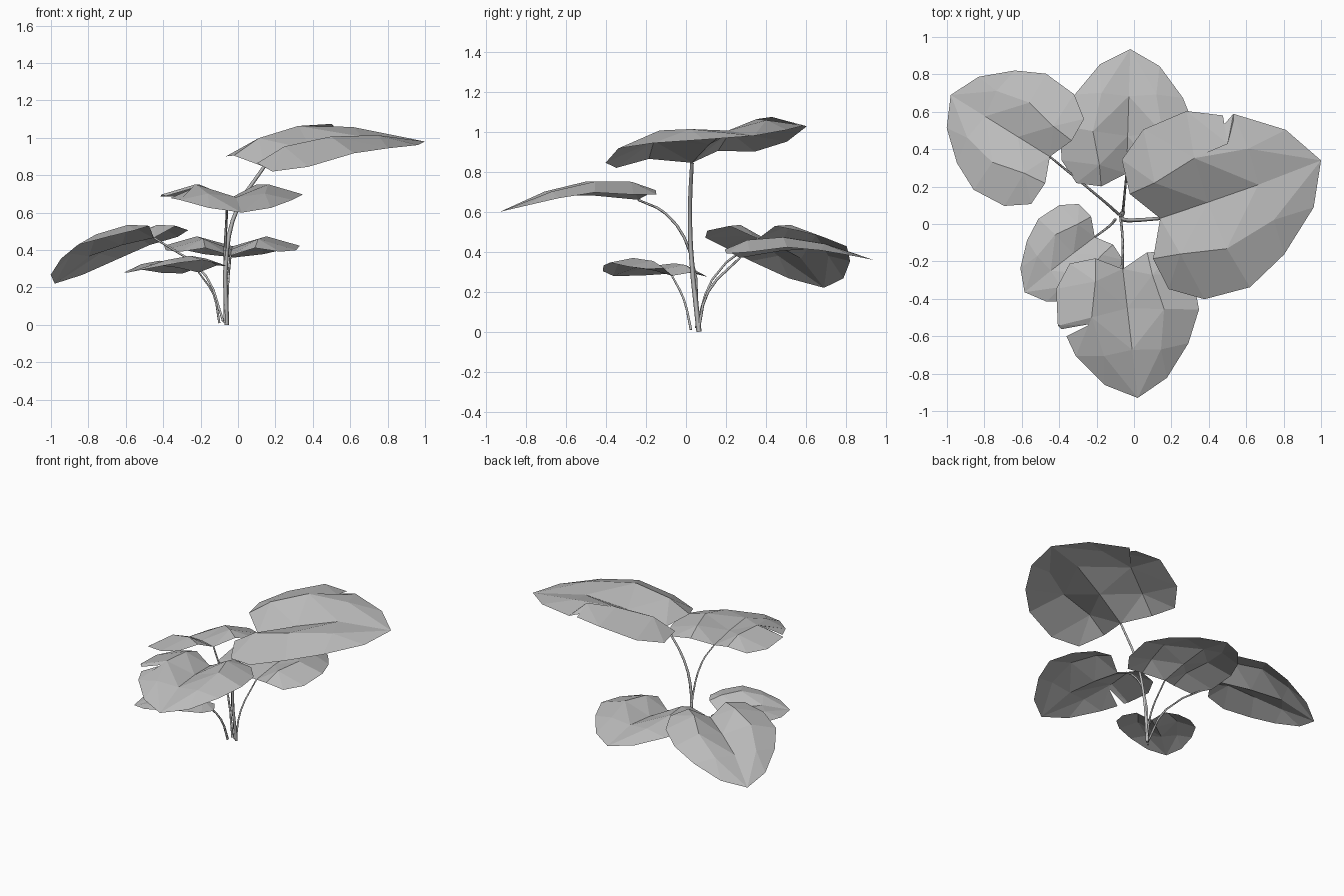
import bpy
import bmesh
from mathutils import Vector

cube = bpy.data.objects.get("Cube")
if cube:
    bpy.data.objects.remove(cube, do_unlink=True)

grey = bpy.data.materials.new("plain_grey")
grey.use_nodes = True
GREY = (0.5, 0.5, 0.5, 1)
grey.diffuse_color = GREY
grey.node_tree.nodes["Principled BSDF"].inputs["Base Color"].default_value = GREY

# Heart-shaped blade per unit of length: along the midrib, sideways, upwards
RIB = {"base": (0, 0, 0), "rib_low": (.3, 0, .055), "rib_high": (.62, 0, .085), "tip": (1, 0, 0)}
HALF = {"lobe": (-.11, .2, .06), "back": (-.09, .4, .03), "hip": (.09, .525, .045),
        "side": (.37, .545, .085), "cheek": (.62, .435, .065), "point": (.87, .24, .025),
        "fold_a": (.06, .22, .135), "fold_b": (.33, .28, .16), "fold_c": (.64, .22, .115)}
FACES = """base fold_a lobe, lobe fold_a back, back fold_a hip, hip fold_a fold_b,
hip fold_b side, cheek fold_b fold_c, cheek fold_c point, point fold_c tip,
base rib_low fold_a, rib_low fold_b fold_a, rib_low rib_high fold_b,
rib_high fold_c fold_b, rib_high tip fold_c"""
WHOLE = ", side fold_b cheek"
TORN = ", side fold_b tear_in, side tear_in tear_a, tear_b tear_in cheek, tear_in fold_b cheek"


def build_leaf(name, base, tip, roll=0, tear_side=0, tear_at=0):
    base, tip = Vector(base), Vector(tip)
    forward = tip - base
    size = forward.length
    forward.normalize()
    side = Vector((0, 0, 1)).cross(forward).normalized()
    side = (side + Vector((0, 0, roll))).normalized()
    up = forward.cross(side).normalized()

    bm = bmesh.new()

    def add(p, sign=1):
        return bm.verts.new(base + size * (forward * p[0] + side * p[1] * sign + up * p[2]))

    rib = {key: add(p) for key, p in RIB.items()}
    for sign in (1, -1):
        points = dict(HALF)
        faces = FACES
        if sign == tear_side:
            # a tear runs from the rim towards the fold
            rim = .545 - .44 * (tear_at - .37)
            points["tear_in"] = (tear_at - .05, .29, .14)
            points["tear_a"] = (tear_at - .03, rim, .075)
            points["tear_b"] = (tear_at + .03, rim - .03, .065)
            faces += TORN
        else:
            faces += WHOLE
        verts = rib | {key: add(p, sign) for key, p in points.items()}
        for face in faces.split(","):
            loop = [verts[key] for key in face.split()]
            bm.faces.new(loop if sign > 0 else loop[::-1])
    mesh = bpy.data.meshes.new(name)
    bm.normal_update()
    bm.to_mesh(mesh)
    bm.free()
    mesh.materials.append(grey)
    bpy.context.collection.objects.link(bpy.data.objects.new(name, mesh))


def build_stem(name, points, radius):
    curve = bpy.data.curves.new(name, "CURVE")
    curve.dimensions = "3D"
    curve.bevel_depth = radius
    curve.bevel_resolution = 0
    curve.resolution_u = 3
    curve.use_fill_caps = True
    spline = curve.splines.new("BEZIER")
    spline.bezier_points.add(len(points) - 1)
    for i, (knot, place) in enumerate(zip(spline.bezier_points, points)):
        knot.co = place
        knot.handle_left_type = knot.handle_right_type = "AUTO"
        knot.radius = 1 - .3 * i / (len(points) - 1)
    curve.materials.append(grey)
    bpy.context.collection.objects.link(bpy.data.objects.new(name, curve))


# Leaves
build_leaf("large_leaf", (.14, .03, .845), (1, .34, .98), .11, 1, .59)
build_leaf("front_leaf", (-.06, -.24, .66), (.02, -.93, .6), 0, -1, .43)
build_leaf("back_leaf", (-.04, .27, .37), (-.02, .935, .36))
build_leaf("back_right_leaf", (-.45, .36, .465), (-.98, .69, .22))
build_leaf("small_leaf", (-.21, -.07, .28), (-.585, -.365, .28), .1)

# Stems, from the ground up
build_stem("large_stem", [(-.06, .065, 0), (-.06, .025, .4), (0, .02, .63), (.14, .03, .845)], .013)
build_stem("front_stem", [(-.07, .06, .01), (-.07, .02, .4), (-.06, -.1, .59), (-.06, -.24, .66)], .008)
build_stem("back_stem", [(-.06, .06, 0), (-.055, .11, .2), (-.04, .27, .37)], .008)
build_stem("back_right_stem", [(-.08, .05, .02), (-.17, .13, .26), (-.45, .36, .465)], .008)
build_stem("small_stem", [(-.1, .025, .01), (-.13, -.01, .16), (-.21, -.07, .28)], .008)
